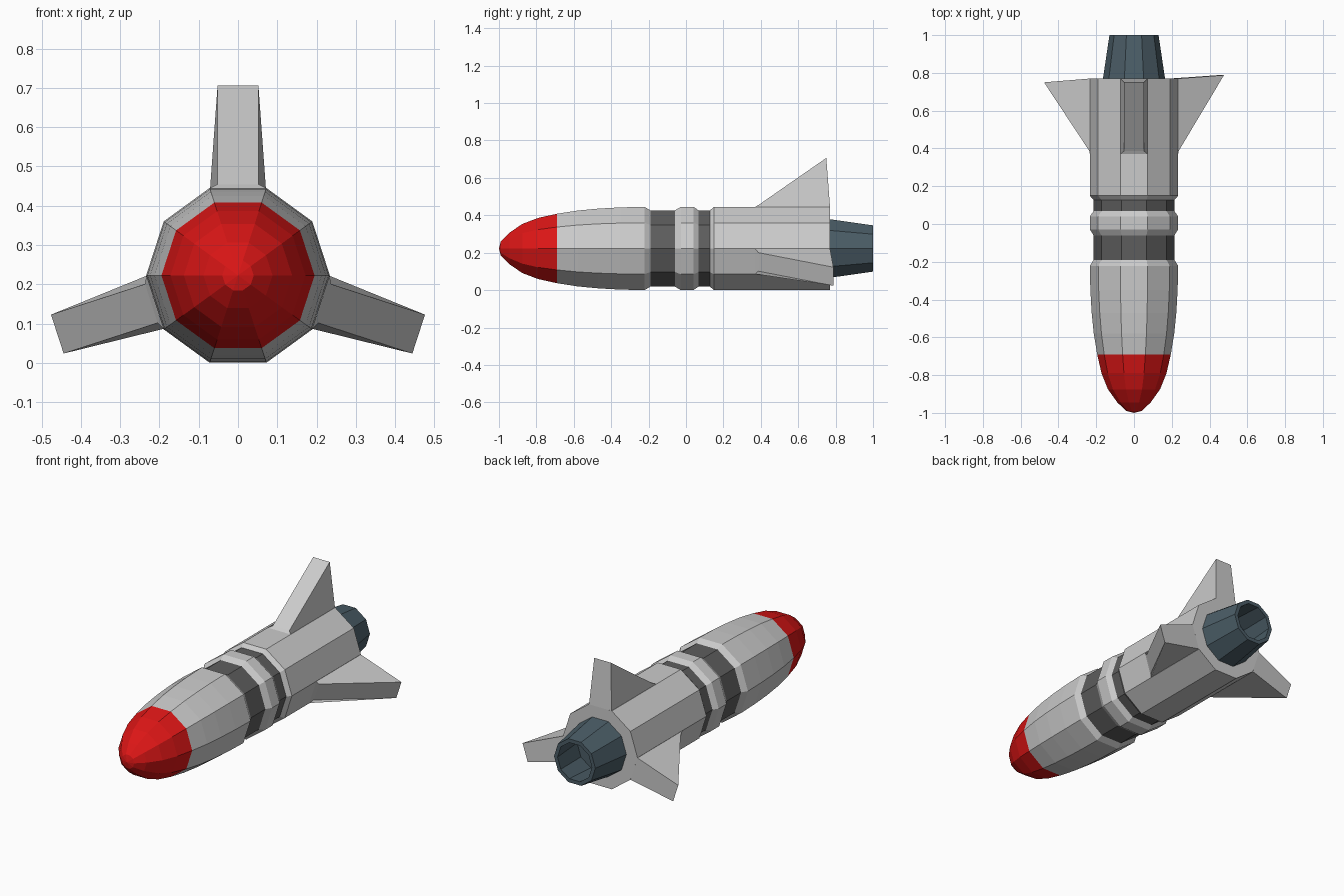
import bpy, bmesh, math
from mathutils import Matrix, Vector

if "Cube" in bpy.data.objects:
    bpy.data.objects.remove(bpy.data.objects["Cube"])

SIDES = 10
CZ = 0.2226  # height of the long axis


def material(name, rgb):
    m = bpy.data.materials.new(name)
    m.diffuse_color = (*rgb, 1)
    m.use_nodes = True
    m.node_tree.nodes["Principled BSDF"].inputs["Base Color"].default_value = m.diffuse_color
    return m


RED = material("red", (0.72, 0.008, 0.008))
DARK = material("dark_grey", (0.11, 0.11, 0.11))
SLATE = material("slate", (0.07, 0.11, 0.135))
GREY = material("grey", (0.8, 0.8, 0.8))


def finish(name, bm, mats):
    me = bpy.data.meshes.new(name)
    bm.to_mesh(me)
    bm.free()
    for m in mats:
        me.materials.append(m)
    ob = bpy.data.objects.new(name, me)
    ob.location.z = CZ
    bpy.context.collection.objects.link(ob)
    return ob


def lathe(name, profile, mats, slots=None):
    """Ten-sided turning of (y, radius) points around the y axis."""
    bm = bmesh.new()
    rings = []
    for y, r in profile:
        rings.append([bm.verts.new((r * math.cos(t), y, r * math.sin(t)))
                      for t in (2 * math.pi * k / SIDES for k in range(SIDES))])
    for s, (a, b) in enumerate(zip(rings, rings[1:])):
        for i in range(SIDES):
            j = (i + 1) % SIDES
            f = bm.faces.new((a[i], b[i], b[j], a[j]))
            f.material_index = slots[s] if slots else 0
    bmesh.ops.remove_doubles(bm, verts=bm.verts, dist=1e-5)
    return finish(name, bm, mats)


# Red nose cone
lathe("nose_cone", [(-1, 0), (-0.99, 0.04), (-0.945, 0.088), (-0.875, 0.138),
                    (-0.79, 0.172), (-0.69, 0.195)], [RED])

# Fuselage with two dark recessed bands
body = [(-0.69, 0.195), (-0.58, 0.213), (-0.47, 0.224), (-0.35, 0.231),
        (-0.222, 0.234), (-0.19, 0.214), (-0.06, 0.214), (-0.028, 0.234),
        (0.04, 0.234), (0.068, 0.214), (0.127, 0.214), (0.15, 0.234),
        (0.77, 0.234), (0.77, 0)]
lathe("fuselage", body, [GREY, DARK],
      [1 if s in (5, 9) else 0 for s in range(len(body) - 1)])

# Hollow exhaust nozzle
lathe("exhaust_nozzle", [(0.765, 0.165), (1, 0.13), (1, 0.108),
                         (0.8, 0.125), (0.8, 0)], [SLATE])


def fin(name, angle, tip_y):
    """Wedge drawn out of one body facet, turned about the y axis."""
    base = [(-0.071, 0.37, 0.2226), (0.071, 0.37, 0.2226),
            (0.071, 0.77, 0.2226), (-0.071, 0.77, 0.2226)]
    cap = [(-0.052, 0.387, 0.232), (0.052, 0.387, 0.232),
           (0.052, tip_y, 0.484), (-0.052, tip_y, 0.484)]
    bm = bmesh.new()
    lo = [bm.verts.new(p) for p in base]
    hi = [bm.verts.new(p) for p in cap]
    bm.faces.new(hi)
    for i in range(4):
        j = (i + 1) % 4
        bm.faces.new((lo[i], lo[j], hi[j], hi[i]))
    bmesh.ops.rotate(bm, verts=bm.verts, cent=Vector(),
                     matrix=Matrix.Rotation(math.radians(angle), 3, 'Y'))
    finish(name, bm, [GREY])


# Three tail fins
fin("top_fin", 0, 0.75)
fin("right_fin", 108, 0.788)
fin("left_fin", -108, 0.75)
